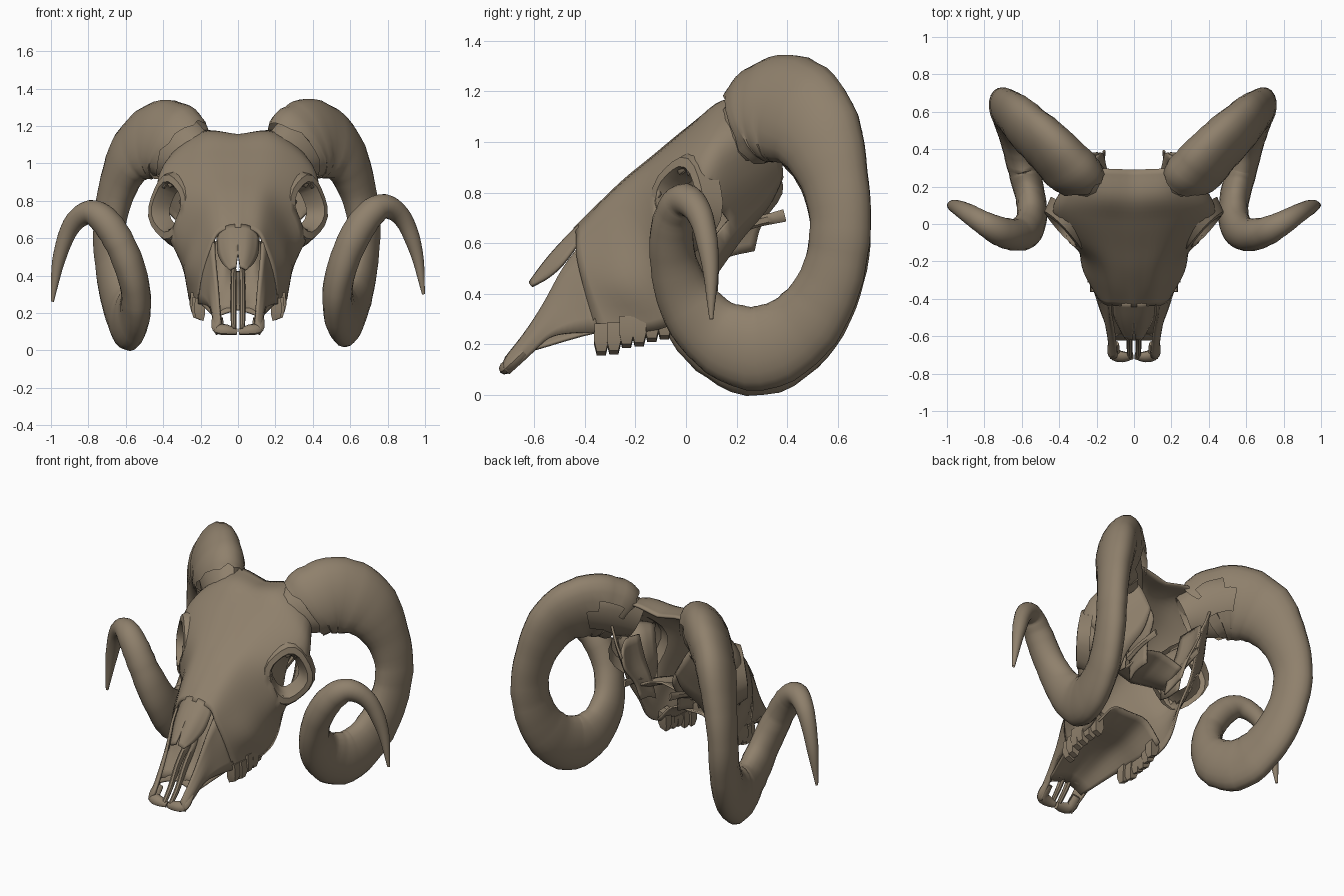
import bpy, bmesh, math, random
from mathutils import Vector

random.seed(4)
bone = bpy.data.materials.new("weathered bone")
bone.diffuse_color = (0.275, 0.217, 0.15, 1)


def spline(pts, n):
    """Smooth curve through the points, n steps per span."""
    p = [Vector(q) for q in pts]
    p = [p[0] * 2 - p[1]] + p + [p[-1] * 2 - p[-2]]
    out = []
    for i in range(1, len(p) - 2):
        a, b, c, d = p[i - 1:i + 3]
        for k in range(n):
            t = k / n
            out.append((b * 2 + (c - a) * t + (a * 2 - b * 5 + c * 4 - d) * t * t
                        + (b * 3 - a - c * 3 + d) * t ** 3) * 0.5)
    return out + [p[-2]]


def grid_object(name, grid, closed=False, mirror=False, thick=0, keep=None, cap=False):
    """Surface over a grid of points, optionally mirrored and thickened."""
    bm = bmesh.new()
    rows = [[bm.verts.new(v) for v in r] for r in grid]
    m = len(rows[0])
    for a, b in zip(rows, rows[1:]):
        for j in range(m if closed else m - 1):
            k = (j + 1) % m
            f = bm.faces.new((a[j], a[k], b[k], b[j]))
            if keep and not keep(f.calc_center_median()):
                bm.faces.remove(f)
    if cap:
        bm.faces.new(rows[0])
        bm.faces.new(rows[-1])
    bmesh.ops.delete(bm, geom=[v for v in bm.verts if not v.link_faces], context='VERTS')
    bmesh.ops.recalc_face_normals(bm, faces=bm.faces)
    me = bpy.data.meshes.new(name)
    bm.to_mesh(me)
    bm.free()
    ob = bpy.data.objects.new(name, me)
    bpy.context.collection.objects.link(ob)
    me.materials.append(bone)
    if mirror:
        mod = ob.modifiers.new("mirror", 'MIRROR')
        mod.use_clip = True
    if thick:
        mod = ob.modifiers.new("thickness", 'SOLIDIFY')
        mod.thickness = thick
        mod.offset = 0
    bpy.ops.object.select_all(action='DESELECT')
    ob.select_set(True)
    bpy.context.view_layer.objects.active = ob
    bpy.ops.object.shade_smooth_by_angle(angle=math.radians(40))
    return ob


def loft(name, rows, n=4, m=4, **kw):
    """Smooth surface through a coarse grid of points."""
    fine = [spline(r, m) for r in rows]
    cols = [spline(c, n) for c in zip(*fine)]
    return grid_object(name, list(zip(*cols)), **kw)


def tube(name, pts, centre, steps=5, sides=20, wobble=0.0, side=1, rough=0.0, cap=True, **kw):
    """Oval tube; each point is x, y, z, radius toward the centre, radius across."""
    path = spline(pts, steps)
    grid = []
    for i, q in enumerate(path):
        p = Vector(q[:3])
        t = (Vector(path[min(i + 1, len(path) - 1)][:3]) - Vector(path[max(i - 1, 0)][:3])).normalized()
        nrm = Vector(centre) - p
        nrm = (nrm - t * nrm.dot(t)).normalized()
        bi = t.cross(nrm)
        s = 1 + wobble * random.uniform(-1, 1)
        ring = []
        for k in range(sides):
            a = 2 * math.pi * k / sides
            v = p + nrm * (math.cos(a) * q[3] * s) + bi * (math.sin(a) * q[4] * s)
            if i == 0:
                v += t * random.uniform(-rough, rough)
            if side < 0:
                u = i / len(path)
                v = Vector((-v.x - 0.015 * math.sin(u * math.pi), v.y, v.z - 0.04 * u))
            ring.append(v)
        grid.append(ring)
    return grid_object(name, grid, closed=True, cap=cap, **kw)


def unbroken(c):
    """False inside the broken patch behind each horn base."""
    return (Vector((abs(c.x), c.y, c.z)) - Vector((0.30, 0.39, 1.10))).length > 0.11


# Spiral horns, open and ragged where they meet the skull
horn = [(0.30, 0.25, 1.07, 0.195, 0.13), (0.35, 0.305, 1.115, 0.215, 0.135),
        (0.44, 0.40, 1.13, 0.222, 0.125), (0.56, 0.51, 1.045, 0.19, 0.11),
        (0.64, 0.585, 0.86, 0.14, 0.092), (0.675, 0.61, 0.66, 0.125, 0.083),
        (0.66, 0.57, 0.45, 0.13, 0.082), (0.62, 0.46, 0.275, 0.15, 0.083),
        (0.575, 0.29, 0.185, 0.168, 0.083), (0.535, 0.12, 0.24, 0.145, 0.08),
        (0.54, 0.0, 0.38, 0.115, 0.08), (0.60, -0.055, 0.56, 0.09, 0.082),
        (0.69, -0.045, 0.71, 0.08, 0.08), (0.785, 0.0, 0.77, 0.065, 0.065),
        (0.885, 0.06, 0.70, 0.05, 0.05), (0.955, 0.095, 0.52, 0.035, 0.035),
        (0.992, 0.10, 0.30, 0.008, 0.008)]
for s, label in ((1, "right_horn"), (-1, "left_horn")):
    tube(label, horn, (0.57, 0.27, 0.62), wobble=0.02, side=s, rough=0.02, cap=False, keep=unbroken)

# Bony cores filling the horn bases
tube("horn_core", [(0.22, 0.19, 1.03, 0.13, 0.09), (0.33, 0.29, 1.09, 0.175, 0.10),
                   (0.45, 0.41, 1.12, 0.16, 0.09)], (0.57, 0.27, 0.62), steps=4, sides=12,
     cap=False, mirror=True)

# Eye socket position and the direction it faces
eye = Vector((0.36, -0.015, 0.765))
look = Vector((0.72, -0.68, 0.1)).normalized()
across = look.cross(Vector((0, 0, 1))).normalized()
rise = across.cross(look)


def outside_socket(c):
    d = c - eye
    return (d.dot(across) / 0.115) ** 2 + (d.dot(rise) / 0.13) ** 2 > 1


# Forehead, cheeks and upper jaw as one hollow shell
skull = [
    [(0, 0.29, 1.14), (0.19, 0.30, 1.17), (0.29, 0.33, 1.08), (0.24, 0.37, 0.96), (0.19, 0.38, 0.86)],
    [(0, 0.14, 1.145), (0.19, 0.15, 1.15), (0.37, 0.17, 1.02), (0.33, 0.24, 0.88), (0.20, 0.32, 0.74)],
    [(0, 0.01, 1.055), (0.21, 0.03, 1.05), (0.40, 0.06, 0.94), (0.41, 0.10, 0.79), (0.24, 0.22, 0.62)],
    [(0, -0.13, 0.94), (0.18, -0.11, 0.93), (0.33, -0.08, 0.82), (0.38, -0.03, 0.64), (0.24, 0.12, 0.48)],
    [(0, -0.24, 0.85), (0.145, -0.23, 0.825), (0.25, -0.18, 0.69), (0.295, -0.12, 0.51), (0.26, 0.01, 0.33)],
    [(0, -0.34, 0.755), (0.12, -0.335, 0.73), (0.20, -0.31, 0.60), (0.265, -0.25, 0.43), (0.25, -0.11, 0.26)],
    [(0, -0.44, 0.655), (0.10, -0.43, 0.63), (0.145, -0.43, 0.55), (0.185, -0.40, 0.42), (0.21, -0.35, 0.245)],
]
loft("skull_shell", skull, 5, 5, mirror=True, thick=0.014, keep=outside_socket)

# Flared, uneven bony rim around each eye socket
rim = []
for r, d in ((0.085, -0.07), (0.10, 0.0), (0.118, 0.035), (0.15, 0.03), (0.185, -0.05)):
    ring = []
    for k in range(20):
        a = 2 * math.pi * k / 20
        q = r * (1 + 0.05 * math.sin(4 * a + 0.6))
        ring.append(eye + across * (0.92 * q * math.cos(a)) + rise * (1.12 * q * math.sin(a)) + look * d)
    rim.append(ring)
grid_object("eye_rim", rim, closed=True, mirror=True)

# Inner wall of each eye socket
loft("socket_wall", [
    [(0.28, -0.09, 0.88), (0.33, 0.03, 0.92), (0.38, 0.09, 0.88)],
    [(0.22, 0.0, 0.86), (0.25, 0.09, 0.88), (0.30, 0.14, 0.86)],
    [(0.19, 0.02, 0.72), (0.20, 0.12, 0.72), (0.22, 0.18, 0.72)],
    [(0.22, -0.02, 0.58), (0.21, 0.06, 0.56), (0.20, 0.16, 0.56)]], 3, 3, mirror=True, thick=0.01)

# Nasal bones, narrowing to a pair of points
loft("nasal_bones", [
    [(0, -0.42, 0.672), (0.06, -0.42, 0.662), (0.11, -0.415, 0.615)],
    [(0, -0.50, 0.59), (0.055, -0.50, 0.58), (0.105, -0.485, 0.52)],
    [(0, -0.56, 0.52), (0.045, -0.56, 0.51), (0.08, -0.545, 0.465)],
    [(0.01, -0.615, 0.445), (0.025, -0.615, 0.44), (0.045, -0.61, 0.43)]],
    4, 3, mirror=True, thick=0.014)

# Snout side plates running to the tip
loft("snout_sides", [
    [(0.13, -0.41, 0.60), (0.183, -0.39, 0.43), (0.213, -0.34, 0.247)],
    [(0.125, -0.485, 0.50), (0.155, -0.47, 0.37), (0.178, -0.45, 0.245)],
    [(0.11, -0.56, 0.36), (0.14, -0.56, 0.28), (0.145, -0.54, 0.225)],
    [(0.10, -0.63, 0.25), (0.13, -0.635, 0.195), (0.125, -0.62, 0.155)],
    [(0.09, -0.71, 0.145), (0.12, -0.72, 0.11), (0.11, -0.70, 0.085)]],
    4, 3, mirror=True, thick=0.016)

# Tip of the snout, with a notch in the middle
tube("snout_tip", [(0.11, -0.64, 0.17, 0.03, 0.025), (0.105, -0.695, 0.12, 0.035, 0.025),
                   (0.06, -0.71, 0.11, 0.032, 0.025), (0.006, -0.705, 0.10, 0.02, 0.015)],
     (0.03, -0.6, 0.2), steps=4, sides=10, mirror=True)

# Thin centre bars below the nose opening
tube("centre_bar", [(0.022, -0.44, 0.43, 0.03, 0.014), (0.024, -0.56, 0.31, 0.025, 0.016),
                    (0.024, -0.64, 0.19, 0.018, 0.016), (0.022, -0.71, 0.11, 0.015, 0.014)],
     (0.022, -0.2, 0.0), sides=8, mirror=True)

# Scrolls of bone inside the nose
loft("nose_scrolls", [
    [(0.035, -0.36, 0.60), (0.08, -0.38, 0.60), (0.12, -0.36, 0.58)],
    [(0.035, -0.42, 0.47), (0.08, -0.46, 0.46), (0.14, -0.42, 0.44)],
    [(0.03, -0.50, 0.34), (0.075, -0.51, 0.33), (0.13, -0.52, 0.32)],
    [(0.03, -0.60, 0.225), (0.07, -0.59, 0.21), (0.125, -0.60, 0.20)]], 3, 3, mirror=True, thick=0.012)

# Vaulted palate
loft("palate", [
    [(0, -0.62, 0.22), (0.07, -0.62, 0.20), (0.125, -0.62, 0.175)],
    [(0, -0.36, 0.33), (0.11, -0.36, 0.32), (0.20, -0.35, 0.25)],
    [(0, -0.18, 0.37), (0.12, -0.18, 0.36), (0.22, -0.17, 0.26)],
    [(0, -0.03, 0.42), (0.12, -0.03, 0.41), (0.22, -0.03, 0.30)]], 4, 4, mirror=True, thick=0.012)

# Cheek teeth, tapering and a little uneven
for i in range(6):
    y = -0.335 + i * 0.05
    low = 0.16 + i * 0.014 + random.uniform(-0.008, 0.008)
    x = 0.205 + 0.025 * math.sin(i * 0.6)
    g = []
    for z, hx, hy in ((low + 0.11, 0.024, 0.027), (low + 0.04, 0.03, 0.028), (low, 0.02, 0.018)):
        g.append([(x + a * hx, y + b * hy, z + 0.008 * a) for a, b in ((-1, -1), (1, -1), (1, 1), (-1, 1))])
    grid_object("tooth_%d" % (i + 1), g, closed=True, cap=True, mirror=True)

# Broken braincase walls with a jutting splinter
loft("braincase_wall", [
    [(0.22, 0.16, 0.92), (0.23, 0.27, 0.93), (0.20, 0.36, 0.90)],
    [(0.19, 0.15, 0.78), (0.20, 0.27, 0.78), (0.17, 0.38, 0.80)],
    [(0.15, 0.14, 0.66), (0.16, 0.22, 0.66), (0.15, 0.30, 0.68)],
    [(0.13, 0.12, 0.52), (0.14, 0.18, 0.55), (0.13, 0.27, 0.57)]], 3, 3, mirror=True, thick=0.012)
tube("bone_splinter", [(0.17, 0.15, 0.64, 0.025, 0.02), (0.17, 0.27, 0.68, 0.02, 0.015),
                       (0.16, 0.39, 0.71, 0.025, 0.008)], (0.17, 0.2, 0.2), sides=6, mirror=True)

# Skull base between the braincase walls
loft("skull_base", [
    [(0, -0.03, 0.62), (0.1, 0.0, 0.62), (0.2, 0.05, 0.60)],
    [(0, 0.10, 0.64), (0.09, 0.11, 0.62), (0.16, 0.14, 0.60)],
    [(0, 0.24, 0.70), (0.09, 0.24, 0.68), (0.15, 0.25, 0.65)]], 4, 3, mirror=True, thick=0.012)
